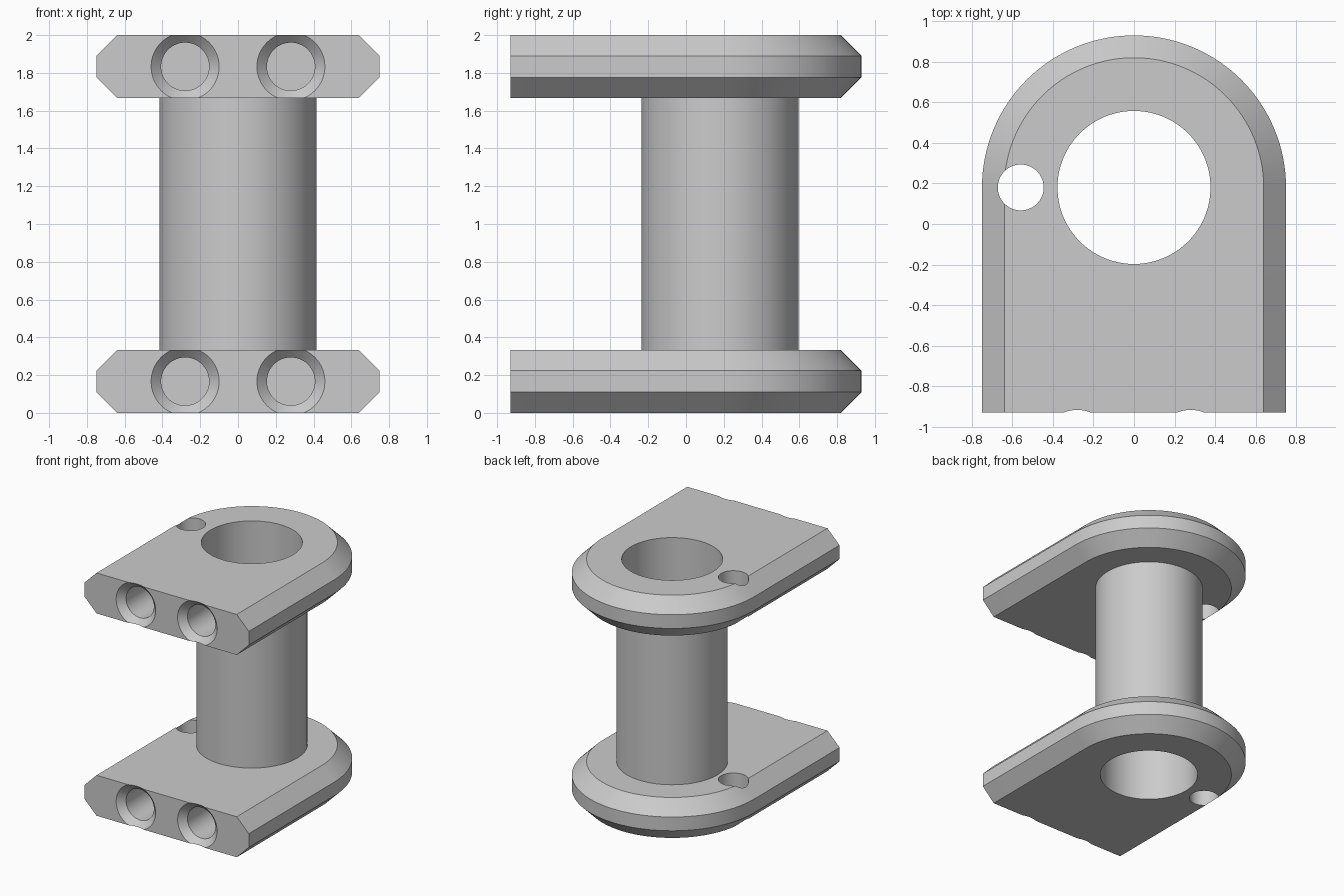
import bpy, bmesh, math
from mathutils import Matrix, Vector

if "Cube" in bpy.data.objects:
    bpy.data.objects.remove(bpy.data.objects["Cube"])

HALF, CY, R = 0.929, 0.18, 0.749      # plate half length, arc centre, arc radius
T, CH = 1 / 3, 0.11                   # plate thickness, chamfer
BORE, TUBE = 0.377, 0.415
SEG = 96

grey = bpy.data.materials.new("light_grey")
grey.diffuse_color = (0.6, 0.6, 0.6, 1)
grey.use_nodes = True
grey.node_tree.nodes["Principled BSDF"].inputs["Base Color"].default_value = grey.diffuse_color


def finish(bm, name):
    bmesh.ops.recalc_face_normals(bm, faces=bm.faces)
    me = bpy.data.meshes.new(name)
    bm.to_mesh(me)
    bm.free()
    me.materials.append(grey)
    ob = bpy.data.objects.new(name, me)
    bpy.context.collection.objects.link(ob)
    return ob


def bridge(bm, a, b):
    n = len(a)
    for i in range(n):
        j = (i + 1) % n
        bm.faces.new((a[i], a[j], b[j], b[i]))


def lathe(bm, profile, matrix, seg=64, closed=False):
    """Revolve (radius, height) points about z, capped unless closed into a ring."""
    rings = [[bm.verts.new(matrix @ Vector((r * math.cos(k * math.tau / seg),
                                            r * math.sin(k * math.tau / seg), h)))
              for k in range(seg)] for r, h in profile]
    for a, b in zip(rings, rings[1:]):
        bridge(bm, a, b)
    if closed:
        bridge(bm, rings[-1], rings[0])
    else:
        bm.faces.new(rings[0])
        bm.faces.new(rings[-1])


def smooth(ob):
    bpy.ops.object.select_all(action='DESELECT')
    ob.select_set(True)
    bpy.context.view_layer.objects.active = ob
    bpy.ops.object.shade_smooth_by_angle(angle=math.radians(25))


# Plate: D-shaped outline, chamfered everywhere except the flat front
bm = bmesh.new()
loops = []
for z, inset in ((0, CH), (CH, 0), (T - CH, 0), (T, CH)):
    r = R - inset
    pts = [(-r, -HALF)]
    pts += [(-r * math.cos(math.pi * k / 64), CY + r * math.sin(math.pi * k / 64))
            for k in range(65)]
    pts += [(r, -HALF)]
    loops.append([bm.verts.new((x, y, z)) for x, y in pts])
for a, b in zip(loops, loops[1:]):
    n = len(a)
    for i in range(n - 1):
        bm.faces.new((a[i], a[i + 1], b[i + 1], b[i]))
bm.faces.new(loops[0])
bm.faces.new(loops[-1])
bm.faces.new([l[0] for l in loops] + [l[-1] for l in reversed(loops)])
lower = finish(bm, "lower_plate")

# Cutter: main bore, small side hole, two countersunk blind front holes
bm = bmesh.new()
lathe(bm, [(BORE, -0.2), (BORE, T + 0.2)], Matrix.Translation((0, CY, 0)), SEG)
lathe(bm, [(0.113, -0.2), (0.113, T + 0.2)], Matrix.Translation((-0.558, CY, 0)))
for s in (-1, 1):
    m = Matrix.Translation((s * 0.28, -HALF, T / 2)) @ Matrix.Rotation(-math.pi / 2, 4, 'X')
    lathe(bm, [(0.20, -0.02), (0.127, 0.053), (0.127, 0.56)], m)
cutter = finish(bm, "hole_cutter")
cutter.hide_render = True

bpy.context.view_layer.objects.active = lower
mod = lower.modifiers.new("holes", 'BOOLEAN')
mod.operation, mod.solver, mod.object = 'DIFFERENCE', 'EXACT', cutter
bpy.ops.object.modifier_apply(modifier=mod.name)
bpy.data.objects.remove(cutter)
smooth(lower)

# Upper plate repeats the lower one
upper = lower.copy()
upper.data = lower.data.copy()
upper.name = "upper_plate"
upper.location.z = 2 - T
bpy.context.collection.objects.link(upper)

# Hollow tube joining the plates
bm = bmesh.new()
lathe(bm, [(TUBE, T), (TUBE, 2 - T), (BORE, 2 - T), (BORE, T)],
      Matrix.Translation((0, CY, 0)), SEG, closed=True)
smooth(finish(bm, "tube"))
